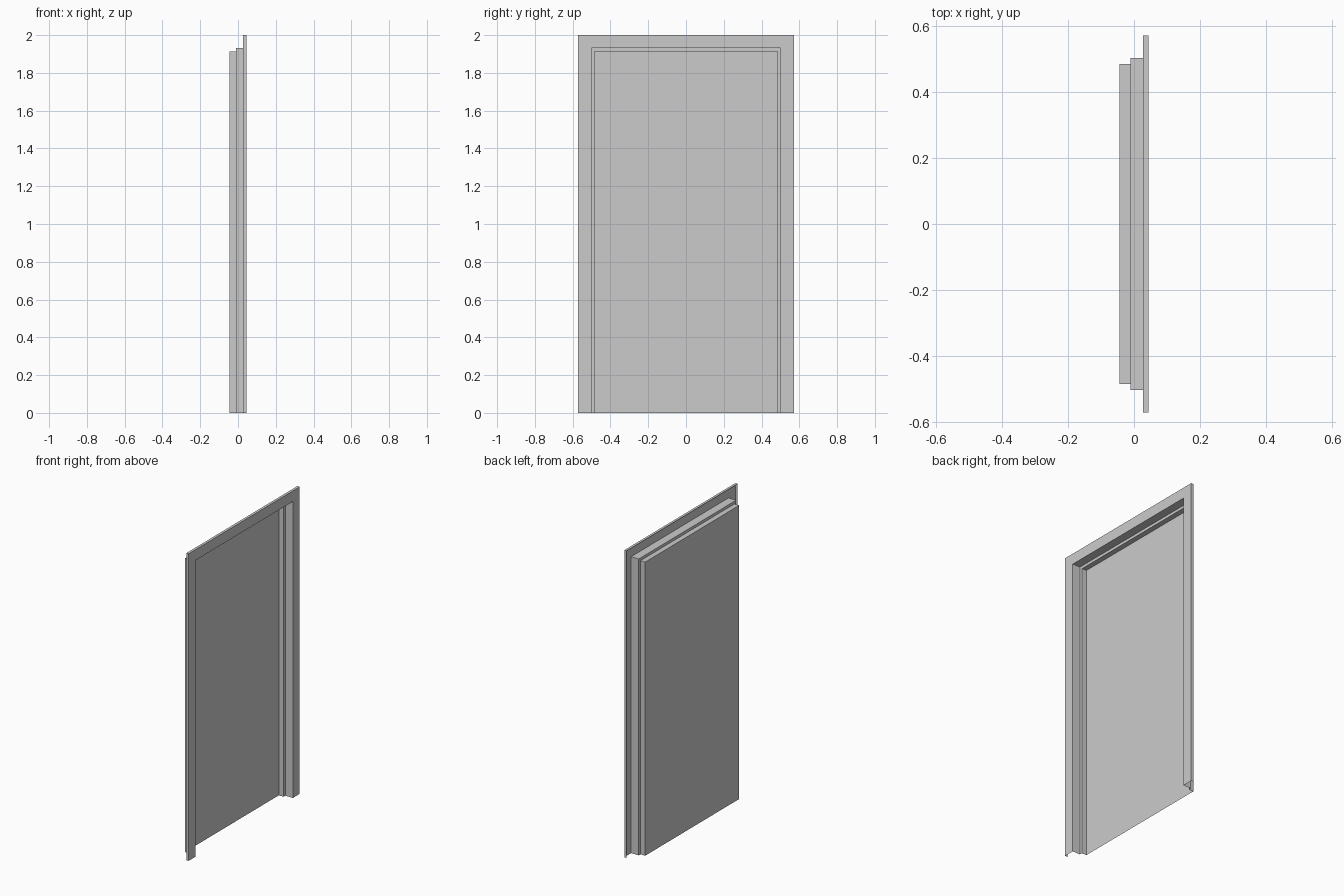
import bpy

if "Cube" in bpy.data.objects:
    bpy.data.objects.remove(bpy.data.objects["Cube"])

HALF_W, HEIGHT = 0.571, 2.0

# Outline of the open-bottomed arch at a given depth and inset
def arch(x, inset):
    h, t = HALF_W - inset, HEIGHT - inset
    return [(x, -h, 0), (x, -h, t), (x, h, t), (x, h, 0)]


# Thin sheet swept around the arch through (depth, inset) profile points
def arch_sheet(name, profile, closed=False):
    verts = [p for x, i in profile for p in arch(x, i)]
    faces = []
    for r in range(len(profile) - 1):
        for k in range(3):
            a = r * 4 + k
            faces.append((a, a + 1, a + 5, a + 4))
    if closed:
        b = (len(profile) - 1) * 4
        faces.append((b, b + 1, b + 2, b + 3))
    # Normals face the room side (+x)
    faces = [f[::-1] for f in faces]
    mesh = bpy.data.meshes.new(name)
    mesh.from_pydata(verts, [], faces)
    mesh.update()
    obj = bpy.data.objects.new(name, mesh)
    bpy.context.collection.objects.link(obj)
    return obj


# Hollow trim with a folded outer lip
arch_sheet("casing", [(0.0275, 0), (0.0445, 0), (0.0445, 0.0695)])
# Reveal and its small stop step
arch_sheet("jamb", [(0.0445, 0.0695), (-0.0105, 0.0695), (-0.0105, 0.0875)])
# Recessed rebate closed by the flat door face
arch_sheet("door_panel", [(-0.0105, 0.0875), (-0.0445, 0.0875)], closed=True)
